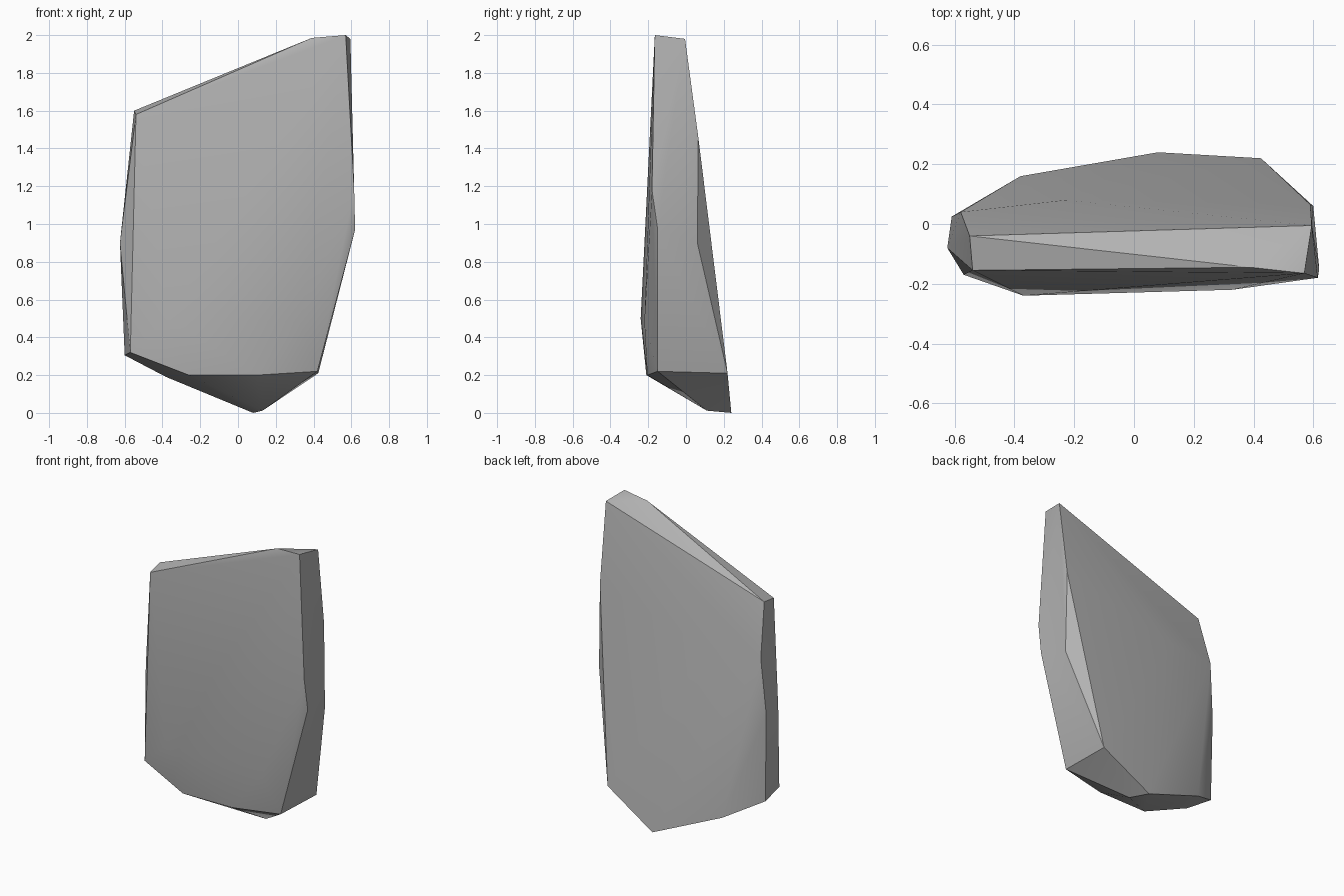
import bpy
import bmesh
import math

default_cube = bpy.data.objects.get("Cube")
if default_cube:
    bpy.data.objects.remove(default_cube, do_unlink=True)


def make_material(name, colour):
    material = bpy.data.materials.new(name)
    material.use_nodes = True
    material.diffuse_color = colour
    for node in material.node_tree.nodes:
        if node.type == "BSDF_PRINCIPLED":
            node.inputs["Base Color"].default_value = colour
            node.inputs["Roughness"].default_value = 0.9
    return material


# Corners around the front of the slab
front_outline = [
    (-.54, -.155, 1.58), (.39, -.145, 1.985), (.57, -.165, 2),
    (.615, -.18, 1.18), (.62, -.15, .97), (.42, -.15, .22),
    (.1, -.205, .2), (-.26, -.21, .2), (-.57, -.17, .32),
]

# Corners around the back
back_outline = [
    (-.55, -.04, 1.6), (.595, -.005, 1.98), (.59, .065, 1.46),
    (.6, .06, .9), (.425, .22, .21), (.08, .24, 0),
    (-.38, .16, .19), (-.6, .02, .305), (-.61, .025, .89),
    (-.58, .04, 1.26),
]

# Shallow swellings of the two broad faces, the left edge and the foot
front_bulge = [(-.37, -.24, .5), (.33, -.22, .48)]
back_bulge = [(-.23, .08, 1.25)]
left_bulge = [(-.625, -.08, .9)]
foot = [(.13, .11, .012)]


def make_chiselled_stone(name, corners, material):
    """Wrap the corners in a tight skin and smooth its shallow edges."""
    bm = bmesh.new()
    for corner in corners:
        bm.verts.new(corner)
    hull = bmesh.ops.convex_hull(bm, input=bm.verts)
    unused = {item for key in ("geom_interior", "geom_unused")
              for item in hull[key] if isinstance(item, bmesh.types.BMVert)}
    bmesh.ops.delete(bm, geom=list(unused), context="VERTS")
    bmesh.ops.recalc_face_normals(bm, faces=bm.faces)

    mesh = bpy.data.meshes.new(name)
    bm.to_mesh(mesh)
    bm.free()
    mesh.materials.append(material)
    stone = bpy.data.objects.new(name, mesh)
    bpy.context.collection.objects.link(stone)

    bpy.ops.object.select_all(action="DESELECT")
    stone.select_set(True)
    bpy.context.view_layer.objects.active = stone
    bpy.ops.object.shade_smooth_by_angle(angle=math.radians(30))
    return stone


stone_grey = make_material("stone grey", (.45, .45, .45, 1))
make_chiselled_stone(
    "rock_slab",
    front_outline + back_outline + front_bulge + back_bulge + left_bulge + foot,
    stone_grey,
)
